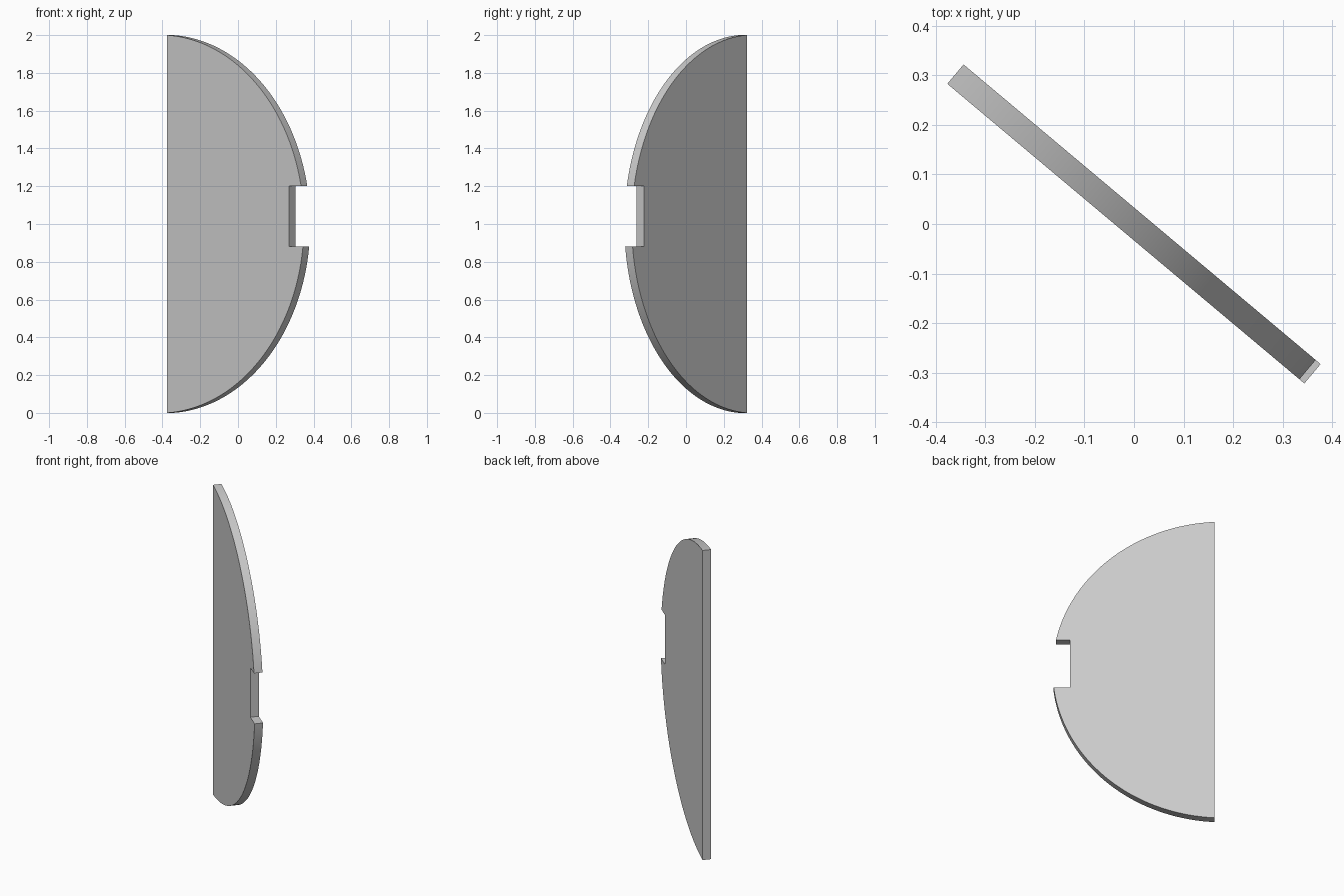
import bpy, bmesh, math
from mathutils import Matrix, Vector

if "Cube" in bpy.data.objects:
    bpy.data.objects.remove(bpy.data.objects["Cube"], do_unlink=True)

# Panel dimensions
THICK = 0.051
SAGITTA = 0.948                      # straight edge to crown of the arc
RADIUS = (1 + SAGITTA ** 2) / (2 * SAGITTA)
NOTCH_LOW, NOTCH_HIGH, NOTCH_FLOOR = 0.88, 1.20, 0.846
LENGTH = 0.941                       # straight edge to notch lip
STEPS = 64


def arc(z_from, z_to):
    """Points along the round edge between two heights."""
    a0, a1 = (math.asin((z - 1) / RADIUS) for z in (z_from, z_to))
    for i in range(STEPS + 1):
        a = a0 + (a1 - a0) * i / STEPS
        yield (SAGITTA - RADIUS + RADIUS * math.cos(a), 1 + RADIUS * math.sin(a))


# Half-round outline with a square notch in the curved edge
outline = list(arc(0, NOTCH_LOW))
outline += [(NOTCH_FLOOR, NOTCH_LOW), (NOTCH_FLOOR, NOTCH_HIGH)]
outline += list(arc(NOTCH_HIGH, 2))

# Extrude to a panel, then turn it about the vertical
bm = bmesh.new()
face = bm.faces.new([bm.verts.new((u - LENGTH / 2, -THICK / 2, z)) for u, z in outline])
extruded = bmesh.ops.extrude_face_region(bm, geom=[face])["geom"]
bmesh.ops.translate(bm, vec=Vector((0, THICK, 0)),
                    verts=[g for g in extruded if isinstance(g, bmesh.types.BMVert)])
bmesh.ops.recalc_face_normals(bm, faces=bm.faces)
bm.transform(Matrix.Rotation(math.radians(-40), 4, "Z"))
mesh = bpy.data.meshes.new("half_round_panel")
bm.to_mesh(mesh)
bm.free()

# Plain grey finish
grey = bpy.data.materials.new("light_grey")
grey.use_nodes = True
grey.diffuse_color = (0.6, 0.6, 0.6, 1)
grey.node_tree.nodes["Principled BSDF"].inputs["Base Color"].default_value = (0.6, 0.6, 0.6, 1)
mesh.materials.append(grey)

panel = bpy.data.objects.new("half_round_panel", mesh)
bpy.context.collection.objects.link(panel)
bpy.ops.object.select_all(action="DESELECT")
panel.select_set(True)
bpy.context.view_layer.objects.active = panel
bpy.ops.object.shade_smooth_by_angle(angle=math.radians(30))
